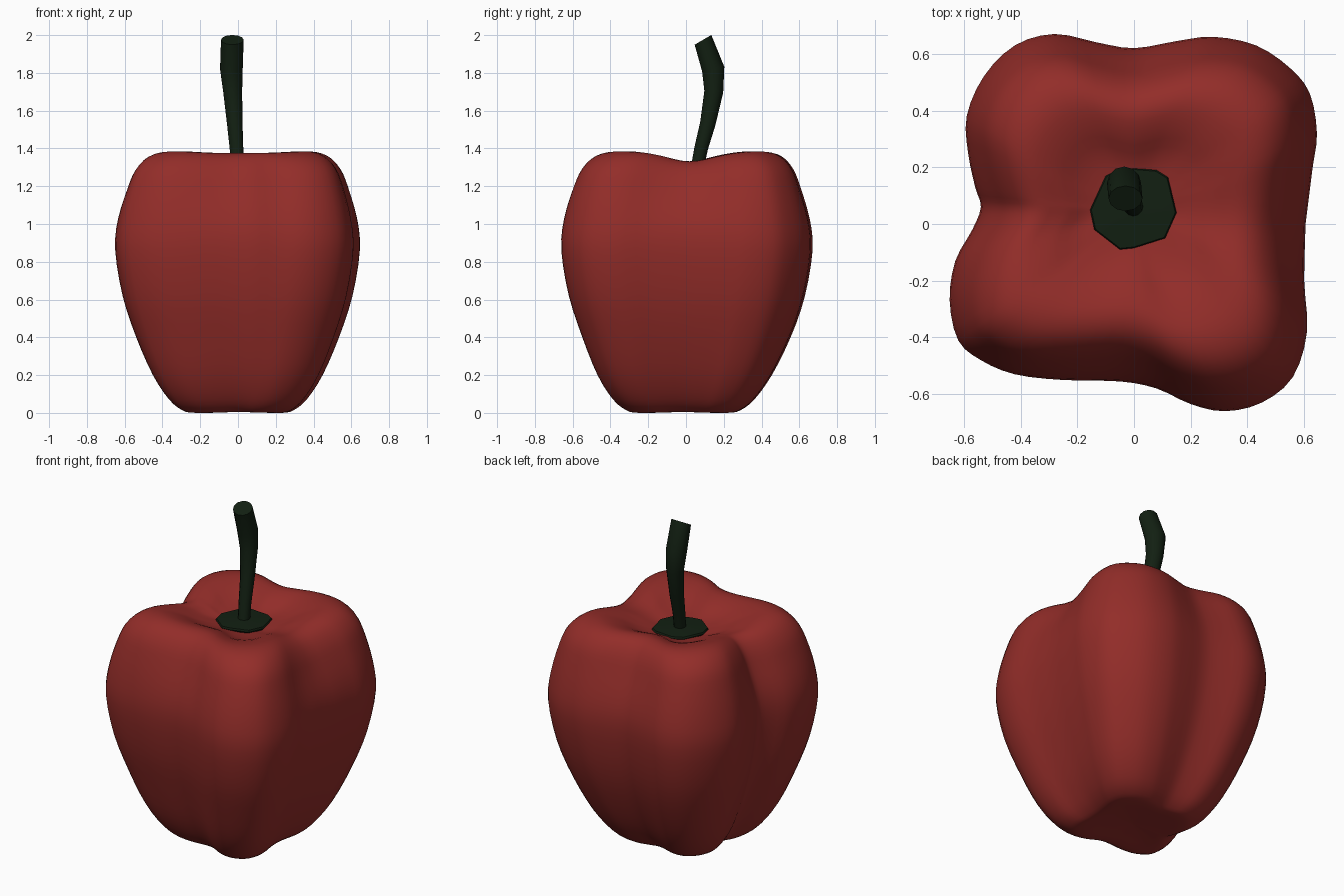
import bpy, bmesh, math
from mathutils import Vector

if "Cube" in bpy.data.objects:
    bpy.data.objects.remove(bpy.data.objects["Cube"])


def material(name, rgb):
    m = bpy.data.materials.new(name)
    m.diffuse_color = (*rgb, 1)
    m.use_nodes = True
    m.node_tree.nodes["Principled BSDF"].inputs["Base Color"].default_value = m.diffuse_color
    return m


def spline(pts, n):
    """Catmull-Rom through the points, n steps per span."""
    p = [Vector(q) for q in pts]
    p = [2 * p[0] - p[1]] + p + [2 * p[-1] - p[-2]]
    out = []
    for i in range(1, len(p) - 2):
        a, b, c, d = p[i - 1:i + 3]
        for k in range(n):
            t = k / n
            out.append(0.5 * (2 * b + (c - a) * t + (2 * a - 5 * b + 4 * c - d) * t * t
                              + (3 * b - 3 * c + d - a) * t ** 3))
    return out + [p[-2]]


def loft(name, rings, mat, angle):
    """Skin closed rings of points and cap both ends."""
    bm = bmesh.new()
    loops = [[bm.verts.new(p) for p in r] for r in rings]
    n = len(loops[0])
    for a, b in zip(loops, loops[1:]):
        for i in range(n):
            j = (i + 1) % n
            bm.faces.new((a[i], a[j], b[j], b[i]))
    bm.faces.new(loops[0][::-1])
    bm.faces.new(loops[-1])
    bmesh.ops.recalc_face_normals(bm, faces=bm.faces)
    me = bpy.data.meshes.new(name)
    bm.to_mesh(me)
    bm.free()
    ob = bpy.data.objects.new(name, me)
    bpy.context.collection.objects.link(ob)
    me.materials.append(mat)
    bpy.ops.object.select_all(action='DESELECT')
    ob.select_set(True)
    bpy.context.view_layer.objects.active = ob
    bpy.ops.object.shade_smooth_by_angle(angle=math.radians(angle))
    return ob


def ramp(x, a, b):
    t = min(1, max(0, (x - a) / (b - a)))
    return t * t * (3 - 2 * t)


red = material("red_skin", (0.29, 0.026, 0.022))
green = material("dark_green", (0.006, 0.014, 0.006))

# Pepper body: four-lobed outline scaled along a vertical profile
outline = [(.605, 0), (.63, .2), (.645, .32), (.62, .46), (.55, .55), (.43, .63), (.28, .66),
           (.15, .645), (0, .62), (-.13, .64), (-.28, .67), (-.42, .63), (-.53, .52),
           (-.59, .38), (-.585, .25), (-.56, .13), (-.54, .06), (-.57, -.02), (-.63, -.13),
           (-.65, -.27), (-.62, -.41), (-.54, -.48), (-.42, -.53), (-.25, -.55), (-.05, -.555),
           (.08, -.58), (.2, -.635), (.32, -.66), (.45, -.63), (.56, -.54), (.61, -.38),
           (.6, -.2), (.605, 0)]
profile = [(.01, .02), (.2, .01), (.37, 0), (.46, .012), (.57, .07), (.70, .2), (.83, .4),
           (.94, .62), (1, .86), (.98, 1.03), (.92, 1.2), (.86, 1.3), (.76, 1.365), (.63, 1.385),
           (.48, 1.36), (.32, 1.31), (.15, 1.283), (.01, 1.277)]
section = spline(outline, 3)[:-1]
rings = []
for f, z in spline(profile, 3):
    top, low = ramp(z, .95, 1.34), 1 - ramp(z, 0, .5)
    if z > 1.2 and f < .62:
        top = 1
    ring = []
    for x, y in section:
        t = math.atan2(y, x)
        groove = (1 + math.cos(4 * t)) / 2
        s = f * (1 - groove * max(.06 * top, .025 * low))
        dip = groove * (.031 + .022 * math.cos(2 * t)) * top * min(1, f / .55) ** 1.5
        rise = .005 * groove * low * min(1, f / .4)
        ring.append((x * s, y * s + .05 * (1 - f) * top - .015 * low, max(0, z - dip + rise)))
    rings.append(ring)
loft("pepper_body", rings, red, 60)

# Calyx: thin irregular plate under the stem
plate = [(.15, .04), (.12, .165), (.08, .19), (-.04, .2), (-.1, .17), (-.155, .05), (-.14, -.02),
         (-.05, -.09), (0, -.085), (.11, -.05)]
c = Vector((0, .05))
levels = [(.9, 1.28), (1, 1.295), (.97, 1.305), (.2, 1.312)]
loft("calyx", [[(*(c + (Vector(p) - c) * s), z) for p in plate] for s, z in levels], green, 40)

# Stem: tapered bent tube, widening to a slanted cut end
path = [((0, .055, 1.27), .034), ((-.008, .08, 1.4), .036), ((-.017, .115, 1.53), .041),
        ((-.028, .147, 1.7), .05), ((-.035, .144, 1.82), .06), ((-.03, .09, 1.975), .06)]
pts = [Vector(p) for p, r in path]
stem = []
for i, (p, r) in enumerate(path):
    d = (pts[min(i + 1, 5)] - pts[max(i - 1, 0)]).normalized()
    if i == 5:
        d = Vector((0, -.5, .86))
    u = Vector((0, 1, 0)).cross(d).normalized()
    v = d.cross(u).normalized()
    stem.append([pts[i] + r * (u * math.cos(a) + v * math.sin(a) * (.85 if i == 5 else 1))
                 for a in (k * math.tau / 12 for k in range(12))])
loft("stem", stem, green, 40)
